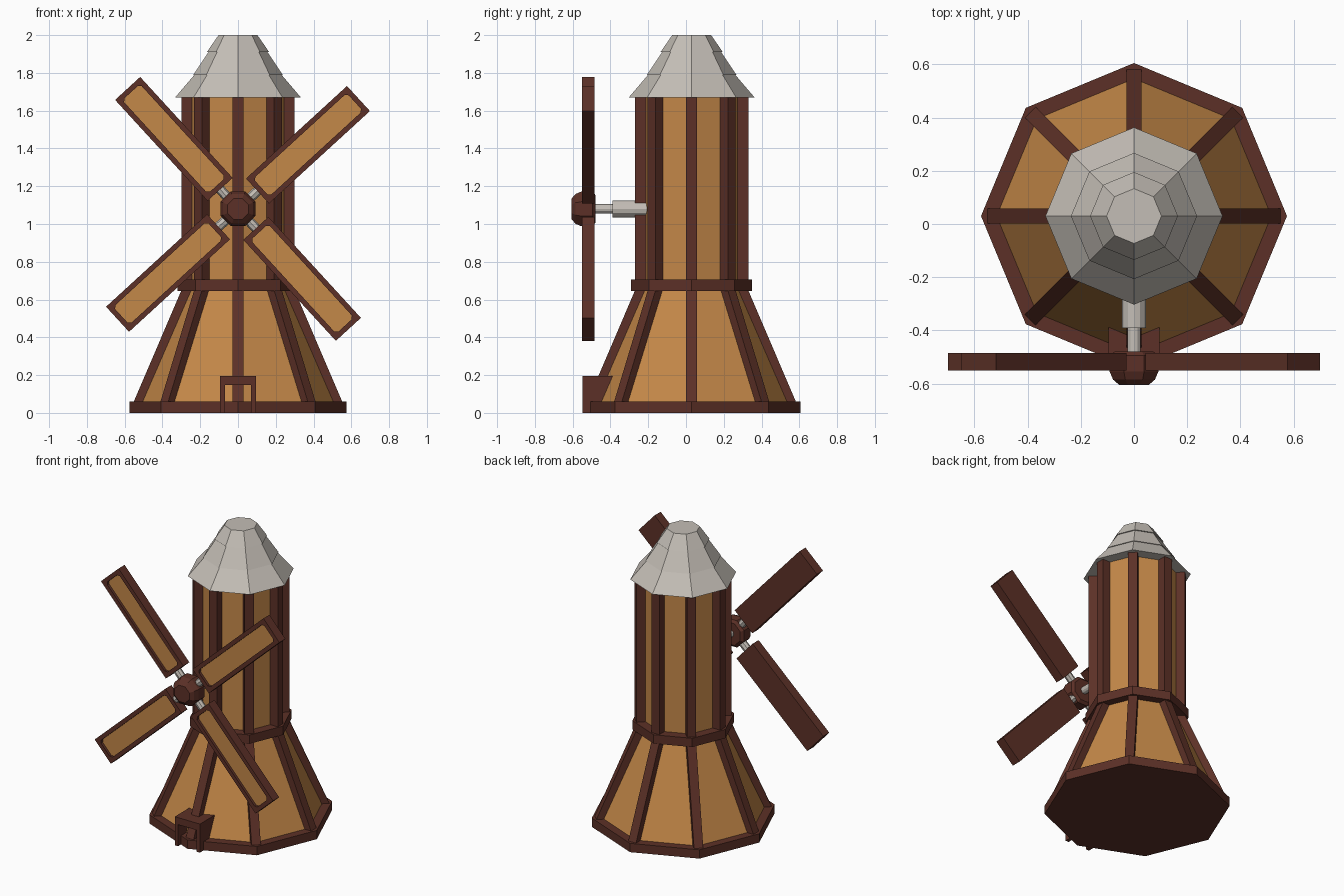
import bpy, bmesh, math
from mathutils import Matrix, Vector

if "Cube" in bpy.data.objects:
    bpy.data.objects.remove(bpy.data.objects["Cube"])

CY = 0.03            # tower axis, y
HUB_Z = 1.08         # sail axis height
SAIL_ANGLE = math.radians(42.5)


def material(name, rgb):
    m = bpy.data.materials.new(name)
    m.diffuse_color = (*rgb, 1)
    m.use_nodes = True
    m.node_tree.nodes["Principled BSDF"].inputs["Base Color"].default_value = m.diffuse_color
    return m


BROWN = material("dark brown wood", (0.107, 0.030, 0.020))
TAN = material("tan boards", (0.552, 0.246, 0.065))
GREY = material("pale grey", (0.552, 0.515, 0.468))


def finish(name, bm, *mats):
    bmesh.ops.recalc_face_normals(bm, faces=bm.faces[:])
    me = bpy.data.meshes.new(name)
    bm.to_mesh(me)
    bm.free()
    for m in mats:
        me.materials.append(m)
    ob = bpy.data.objects.new(name, me)
    bpy.context.collection.objects.link(ob)
    return ob


def loft(bm, sections):
    """Closed solid through matching loops of points."""
    loops = [[bm.verts.new(p) for p in s] for s in sections]
    n = len(loops[0])
    for a, b in zip(loops, loops[1:]):
        for i in range(n):
            j = (i + 1) % n
            bm.faces.new((a[i], a[j], b[j], b[i]))
    bm.faces.new(loops[0][::-1])
    return bm.faces.new(loops[-1])


def turned(name, profile, mat, n=8, phase=0.0, matrix=Matrix.Translation((0, CY, 0))):
    """Solid of n sides from (radius, height) pairs."""
    bm = bmesh.new()
    loft(bm, [[matrix @ Vector((r * math.cos(phase + math.tau * i / n),
                                r * math.sin(phase + math.tau * i / n), h))
               for i in range(n)] for r, h in profile])
    return finish(name, bm, mat)


def corner_beams(name, sections, half=0.029):
    """Eight corner posts from (inner radius, outer radius, height)."""
    bm = bmesh.new()
    for k in range(8):
        m = Matrix.Translation((0, CY, 0)) @ Matrix.Rotation(k * math.pi / 4, 4, 'Z')
        loft(bm, [[m @ Vector(p) for p in
                   ((a, -half, z), (b, -half, z), (b, half, z), (a, half, z))]
                  for a, b, z in sections])
    return finish(name, bm, BROWN)


# Tower: flared skirt, straight upper part, corner posts and rings
turned("lower_walls", [(0.525, 0.04), (0.255, 0.66)], TAN)
turned("upper_walls", [(0.255, 0.66), (0.255, 1.68)], TAN)
corner_beams("lower_corner_beams", [(0.47, 0.56, 0.04), (0.2, 0.295, 0.66)])
corner_beams("upper_corner_beams", [(0.2, 0.30, 0.69), (0.2, 0.30, 1.68)])
turned("base_ring", [(0.575, 0), (0.575, 0.06)], BROWN)
turned("middle_ring", [(0.32, 0.645), (0.32, 0.705)], BROWN)

# Roof: three overlapping tiers
turned("roof_lower_tier", [(0.333, 1.67), (0.222, 1.80)], GREY)
turned("roof_middle_tier", [(0.237, 1.79), (0.15, 1.92)], GREY)
turned("roof_top_tier", [(0.165, 1.91), (0.103, 2.0)], GREY)

# Door porch: an arch-shaped outline pushed back into the skirt
outline = [(-0.095, 0), (-0.095, 0.195), (0.095, 0.195), (0.095, 0),
           (0.07, 0), (0.07, 0.147), (-0.07, 0.147), (-0.07, 0)]
bm = bmesh.new()
loft(bm, [[(x, y, z) for x, z in outline] for y in (-0.547, -0.385)])
finish("door_porch", bm, BROWN)

# Axle and hub, turned about an axis pointing to the front
to_front = Matrix.Translation((0, 0, HUB_Z)) @ Matrix.Rotation(math.pi / 2, 4, 'X')
turned("axle_sleeve", [(0.045, 0.2), (0.045, 0.39)], GREY, 12, 0, to_front)
turned("axle", [(0.025, 0.38), (0.025, 0.5)], GREY, 12, 0, to_front)
turned("hub", [(0.08, 0.48), (0.099, 0.495), (0.099, 0.555), (0.085, 0.585), (0.06, 0.605)],
       BROWN, 8, math.pi / 8, to_front)


# Sails: framed boards with a recessed, clipped-corner panel
def panel_loop(x0, x1, w, c, y):
    return [(x0 + c, y, -w), (x1 - c, y, -w), (x1, y, -w + c), (x1, y, w - c),
            (x1 - c, y, w), (x0 + c, y, w), (x0, y, w - c), (x0, y, -w + c)]


for k in range(4):
    turn = Matrix.Translation((0, 0, HUB_Z)) @ Matrix.Rotation(
        -(SAIL_ANGLE + k * math.pi / 2), 4, 'Y')
    bm = bmesh.new()
    e = 0.0005
    front = loft(bm, [panel_loop(0.14, 0.865, 0.09, e, -0.485),
                      panel_loop(0.14, 0.865, 0.09, e, -0.55),
                      panel_loop(0.167, 0.838, 0.063, 0.015, -0.55),
                      panel_loop(0.167, 0.838, 0.063, 0.015, -0.532)])
    front.material_index = 1
    bm.transform(turn)
    finish(f"sail_{k + 1}", bm, BROWN, TAN)
    rod = turn @ Matrix.Translation((0, -0.518, 0)) @ Matrix.Rotation(math.pi / 2, 4, 'Y')
    turned(f"sail_rod_{k + 1}", [(0.026, 0.05), (0.026, 0.16)], GREY, 8, 0, rod)
